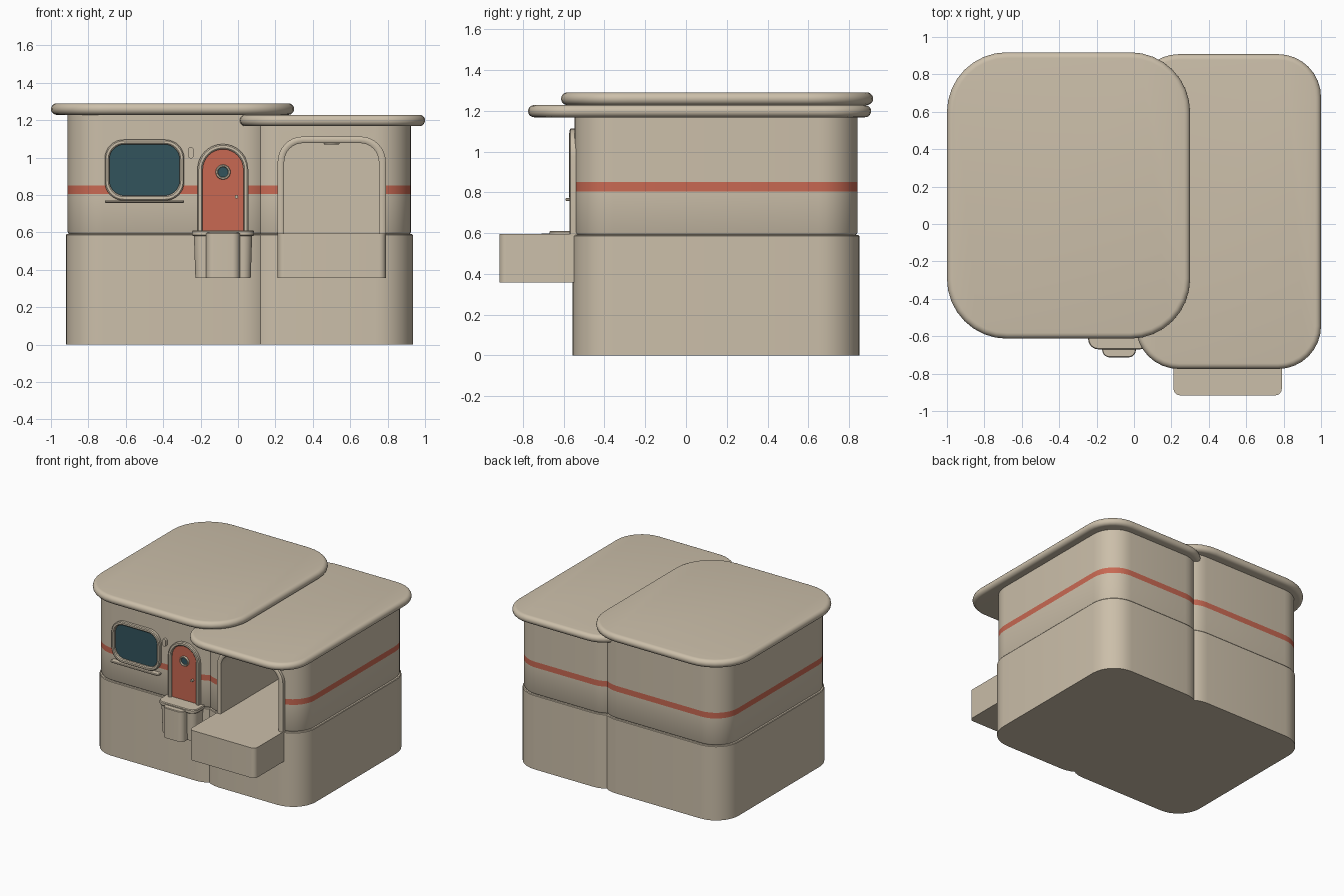
import bpy, bmesh, math

if "Cube" in bpy.data.objects:
    bpy.data.objects.remove(bpy.data.objects["Cube"])


def material(name, rgb):
    m = bpy.data.materials.new(name)
    m.diffuse_color = (*rgb, 1)
    m.use_nodes = True
    m.node_tree.nodes["Principled BSDF"].inputs["Base Color"].default_value = m.diffuse_color
    return m


TAN = material("warm tan", (0.60, 0.52, 0.40))
RED = material("brick red", (0.58, 0.14, 0.085))
TEAL = material("dark teal", (0.032, 0.088, 0.107))


def outline(x0, x1, v0, v1, r, r_low=None, n=8):
    """Rounded rectangle; r_low sets the two lower corners separately."""
    lo = r if r_low is None else r_low
    pts = []
    for k, (u, v, rad) in enumerate(((x1 - r, v1 - r, r), (x0 + r, v1 - r, r),
                                     (x0 + lo, v0 + lo, lo), (x1 - lo, v0 + lo, lo))):
        for i in range(n + 1):
            a = math.pi / 2 * (k + i / n)
            pts.append((u + rad * math.cos(a), v + rad * math.sin(a)))
    return pts


def loft(name, rings, mats, closed=False, stripe=None):
    """Skin equal-length rings; capped at both ends, or joined into a tube loop."""
    bm = bmesh.new()
    vs = [[bm.verts.new(p) for p in ring] for ring in rings]
    n = len(rings[0])
    for a, b in zip(vs, vs[1:] + ([vs[0]] if closed else [])):
        for i in range(n):
            j = (i + 1) % n
            bm.faces.new((a[i], a[j], b[j], b[i]))
    if not closed:
        bm.faces.new(vs[0])
        bm.faces.new(vs[-1])
    bmesh.ops.remove_doubles(bm, verts=bm.verts, dist=1e-5)
    bmesh.ops.recalc_face_normals(bm, faces=bm.faces)
    if stripe:
        for f in bm.faces:
            if stripe[0] < f.calc_center_median().z < stripe[1]:
                f.material_index = 1
    me = bpy.data.meshes.new(name)
    bm.to_mesh(me)
    bm.free()
    for m in mats:
        me.materials.append(m)
    ob = bpy.data.objects.new(name, me)
    bpy.context.collection.objects.link(ob)
    smooth(ob)
    return ob


def smooth(ob):
    bpy.ops.object.select_all(action='DESELECT')
    ob.select_set(True)
    bpy.context.view_layer.objects.active = ob
    bpy.ops.object.shade_smooth_by_angle(angle=math.radians(35))


def stack(name, rect, r, levels, mats=(TAN,), stripe=None):
    """Upright rounded block; levels are (z, inset)."""
    x0, x1, y0, y1 = rect
    rings = [[(x, y, z) for x, y in outline(x0 + d, x1 - d, y0 + d, y1 - d, max(r - d, 0.001))]
             for z, d in levels]
    return loft(name, rings, mats, stripe=stripe)


def front_plate(name, shape, y0, y1, mat):
    return loft(name, [[(x, y, z) for x, z in shape] for y in (y0, y1)], (mat,))


def front_frame(name, outer, inner, y0, y1, soft=0.006):
    """Raised surround with softened outer and inner lips."""
    t = 0.25
    mix = lambda k: [(a[0] + (b[0] - a[0]) * k, a[1] + (b[1] - a[1]) * k)
                     for a, b in zip(outer, inner)]
    prof = ((0, y0), (0, y1 + soft), (t, y1), (1 - t, y1), (1, y1 + soft), (1, y0))
    return loft(name, [[(x, y, z) for x, z in mix(k)] for k, y in prof], (TAN,), closed=True)


# Two overlapping blocks: base, striped upper wall and bullnose roof
S0, S1 = 0.805, 0.85
blocks = (("left", (-0.92, 0.22, -0.557, 0.85), 1.235, (-1.0, 0.30, -0.613, 0.918), 0.32, 1.228, 1.29),
          ("right", (0.02, 0.935, -0.557, 0.85), 1.175, (0.01, 1.0, -0.775, 0.908), 0.23, 1.168, 1.228))
walls = {}
for side, rect, top, roof, roof_r, r0, r1 in blocks:
    stack(side + "_base", rect, 0.2, [(0, 0), (0.585, 0), (0.59, 0.004)])
    walls[side] = stack(side + "_upper_wall", rect, 0.2,
                        [(0.588, 0.022), (0.593, 0.014), (0.603, 0.009), (S0, 0.009), (S1, 0.009), (top, 0.009)],
                        (TAN, RED), (S0, S1))
    h = (r1 - r0) / 2
    arc = [(r0 + h - h * math.cos(a), h - h * math.sin(a))
           for a in (math.pi * i / 10 for i in range(11))]
    stack(side + "_roof", roof, roof_r, arc)

# Deep garage recess cut into the right wall
opening = outline(0.247, 0.753, 0.5, 1.077, 0.10, 0.001)
cutter = front_plate("recess_cutter", opening, -0.8, 0.6, TAN)
wall = walls["right"]
cut = wall.modifiers.new("recess", 'BOOLEAN')
cut.operation, cut.solver, cut.object = 'DIFFERENCE', 'EXACT', cutter
bpy.context.view_layer.objects.active = wall
bpy.ops.object.modifier_apply(modifier="recess")
bpy.data.objects.remove(cutter)
smooth(wall)

# Garage surround, platform and ceiling lamp
front_frame("garage_surround", outline(0.212, 0.79, 0.585, 1.112, 0.135, 0.001),
            outline(0.247, 0.753, 0.585, 1.077, 0.10, 0.001), -0.50, -0.572)
stack("garage_platform", (0.212, 0.79, -0.916, 0.61), 0.035, [(0.357, 0), (0.595, 0)])
stack("garage_ceiling_lamp", (0.455, 0.545, -0.40, -0.31), 0.045, [(1.069, 0.006), (1.08, 0)])

# Window with surround and sill
front_plate("window_glass", outline(-0.695, -0.305, 0.79, 1.075, 0.085), -0.54, -0.553, TEAL)
front_frame("window_surround", outline(-0.712, -0.288, 0.77, 1.095, 0.10),
            outline(-0.688, -0.312, 0.797, 1.07, 0.08), -0.53, -0.574)
stack("window_sill", (-0.712, -0.288, -0.592, -0.52), 0.012, [(0.757, 0.004), (0.761, 0), (0.767, 0), (0.771, 0.004)])

# Wall lamp
stack_shape = outline(-0.267, -0.237, 0.995, 1.055, 0.015)
front_plate("wall_lamp", stack_shape, -0.53, -0.568, TAN)

# Arched door with surround, porthole and knob
front_plate("door", outline(-0.19, 0.03, 0.60, 1.046, 0.11, 0.001), -0.50, -0.555, RED)
front_frame("door_surround", outline(-0.217, 0.055, 0.60, 1.072, 0.136, 0.001),
            outline(-0.189, 0.029, 0.60, 1.044, 0.109, 0.001), -0.50, -0.572)


def disc(x, z, r):
    return outline(x - r, x + r, z - r, z + r, r)


front_frame("porthole_ring", disc(-0.08, 0.922, 0.04), disc(-0.08, 0.922, 0.027), -0.54, -0.568)
front_plate("porthole_glass", disc(-0.08, 0.922, 0.03), -0.54, -0.558, TEAL)
front_plate("door_knob", disc(-0.008, 0.79, 0.009), -0.54, -0.575, TAN)

# Doorstep: tapered body, top slab and narrow front step
stack("doorstep_body", (-0.236, 0.076, -0.657, -0.50), 0.05, [(0.357, 0.008), (0.59, 0)])
stack("doorstep_slab", (-0.245, 0.085, -0.67, -0.50), 0.055,
      [(0.58, 0.004), (0.585, 0), (0.605, 0), (0.611, 0.005)])
stack("front_step", (-0.17, 0.01, -0.713, -0.55), 0.04, [(0.357, 0), (0.593, 0), (0.598, 0.004)])
